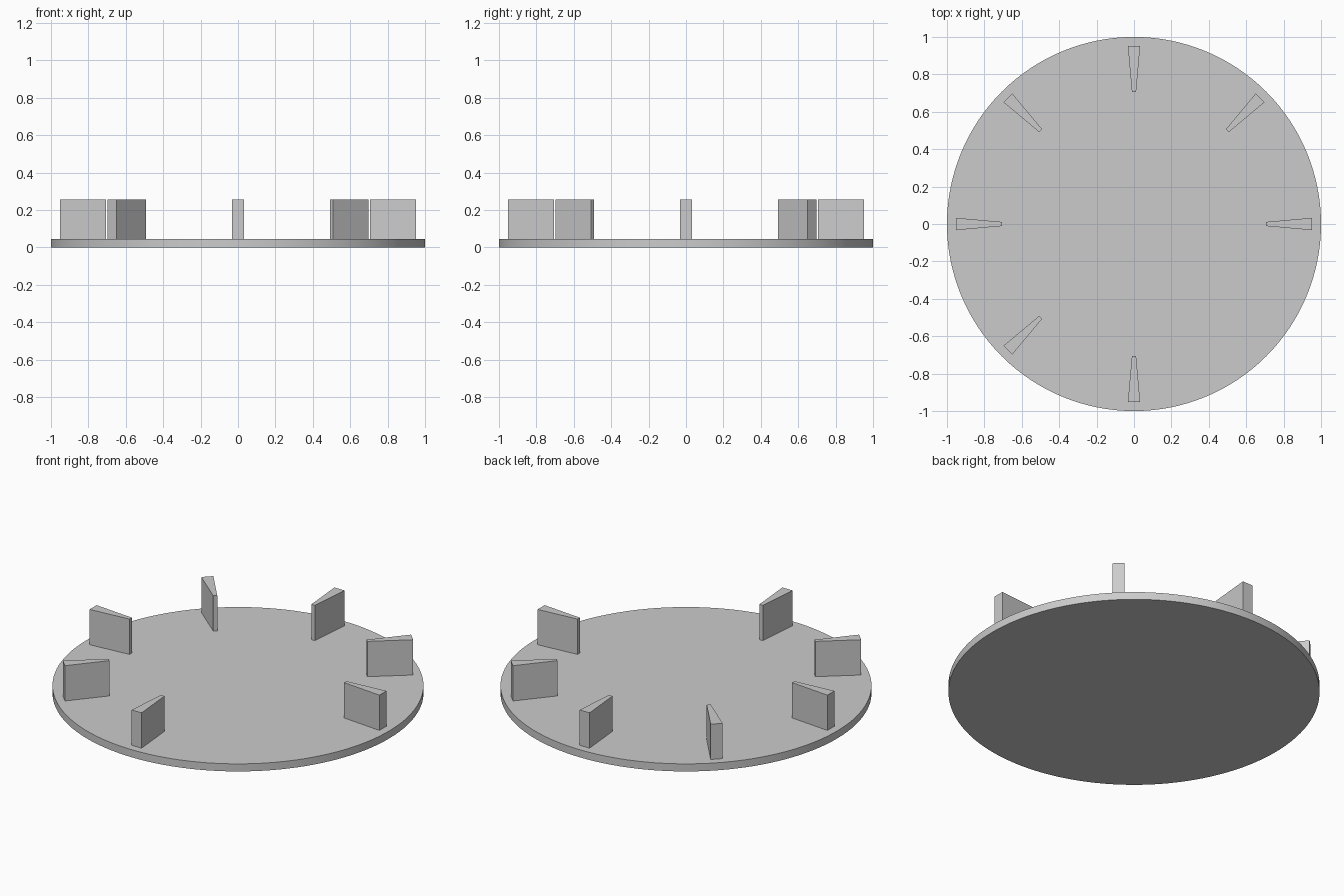
import bpy, bmesh
from math import pi
from mathutils import Matrix

cube = bpy.data.objects.get("Cube")
if cube:
    bpy.data.objects.remove(cube, do_unlink=True)

PLATE_TOP = 0.045
FIN_TOP = 0.255

grey = bpy.data.materials.new("plain_grey")
grey.use_nodes = True
colour = (0.6, 0.6, 0.6, 1)
grey.diffuse_color = colour
grey.node_tree.nodes["Principled BSDF"].inputs["Base Color"].default_value = colour

# Round base plate
bpy.ops.mesh.primitive_cylinder_add(vertices=128, radius=1, depth=PLATE_TOP,
                                    location=(0, 0, PLATE_TOP / 2))
plate = bpy.context.object
plate.name = "base_plate"
plate.data.materials.append(grey)
bpy.ops.object.shade_smooth_by_angle(angle=pi / 6)


# Upright fin, narrow towards the centre of the plate
def add_fin(name, angle):
    bm = bmesh.new()
    outline = [(0.706, -0.011), (0.953, -0.033), (0.953, 0.033), (0.706, 0.011)]
    face = bm.faces.new([bm.verts.new((x, y, PLATE_TOP)) for x, y in outline])
    top = bmesh.ops.extrude_face_region(bm, geom=[face])["geom"]
    bmesh.ops.translate(bm, vec=(0, 0, FIN_TOP - PLATE_TOP),
                        verts=[v for v in top if isinstance(v, bmesh.types.BMVert)])
    bmesh.ops.recalc_face_normals(bm, faces=bm.faces)
    bm.transform(Matrix.Rotation(angle, 4, "Z"))
    mesh = bpy.data.meshes.new(name)
    bm.to_mesh(mesh)
    bm.free()
    mesh.materials.append(grey)
    bpy.context.collection.objects.link(bpy.data.objects.new(name, mesh))


# Seven fins at eighth turns, with the front left place left open
for i in range(7):
    add_fin(f"fin_{i + 1}", i * pi / 4)
